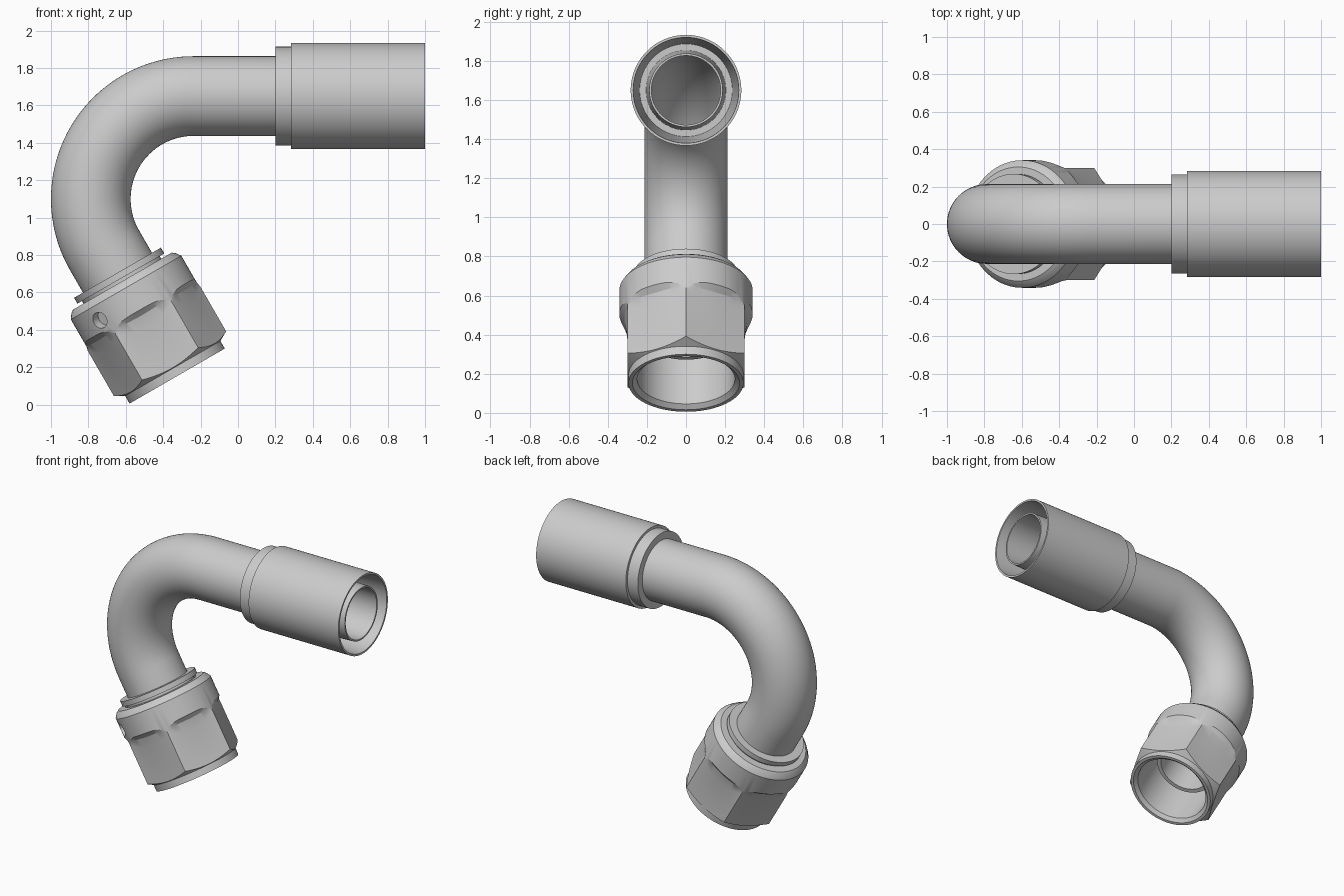
import bpy, bmesh, math
from mathutils import Vector

if "Cube" in bpy.data.objects:
    bpy.data.objects.remove(bpy.data.objects["Cube"])

Y = Vector((0, 1, 0))
TUBE_R, BORE_R, BEND_R = 0.213, 0.177, 0.55
BEND_C = Vector((-0.237, 0, 1.10))


def frame(a):
    """Radial and forward directions of the bend at angle a."""
    e = Vector((math.cos(a), 0, math.sin(a)))
    return e, Vector((-math.sin(a), 0, math.cos(a)))


def smooth(ob, angle=30):
    bpy.ops.object.select_all(action='DESELECT')
    ob.select_set(True)
    bpy.context.view_layer.objects.active = ob
    bpy.ops.object.shade_smooth_by_angle(angle=math.radians(angle))


def loft(name, rings):
    """Skin a closed loop of closed rings."""
    bm = bmesh.new()
    rows = [[bm.verts.new(p) for p in ring] for ring in rings]
    n = len(rows[0])
    for i, a in enumerate(rows):
        b = rows[(i + 1) % len(rows)]
        for j in range(n):
            k = (j + 1) % n
            bm.faces.new((a[j], a[k], b[k], b[j]))
    bmesh.ops.recalc_face_normals(bm, faces=bm.faces)
    me = bpy.data.meshes.new(name)
    bm.to_mesh(me)
    bm.free()
    ob = bpy.data.objects.new(name, me)
    bpy.context.collection.objects.link(ob)
    return ob


def revolve(name, profile, o, axis, side, n=96):
    """Turn profile(theta) -> [(t, r)] about an axis."""
    cols = []
    for j in range(n):
        th = 2 * math.pi * j / n
        d = side * math.cos(th) + Y * math.sin(th)
        cols.append([o + axis * t + d * r for t, r in profile(th)])
    return loft(name, list(zip(*cols)))


# Lower leg frame: the bend turns 120 degrees
e_end, d_end = frame(math.radians(210))
leg_o = BEND_C + e_end * BEND_R
side = -e_end

# Bent tube
stations = [(Vector((0.21, 0, 1.65)), Vector((0, 0, 1)))]
for i in range(49):
    e, _ = frame(math.radians(90 + 120 * i / 48))
    stations.append((BEND_C + e * BEND_R, e))
stations.append((leg_o + d_end * 0.15, e_end))


def ring(c, e, r, n=64):
    return [c + (e * math.cos(2 * math.pi * j / n) + Y * math.sin(2 * math.pi * j / n)) * r
            for j in range(n)]


tube = loft("bent_tube", [ring(c, e, TUBE_R) for c, e in stations]
            + [ring(c, e, BORE_R) for c, e in reversed(stations)])
smooth(tube)

# Crimp sleeve with inner hose stem
sleeve_profile = [(0.20, BORE_R), (0.20, 0.264), (0.283, 0.264), (0.283, 0.283), (1.0, 0.283),
                  (1.0, 0.27), (0.40, 0.237), (0.40, 0.204), (0.985, 0.188), (0.985, BORE_R)]
sleeve = revolve("hose_sleeve", lambda th: sleeve_profile, Vector((0, 0, 1.65)),
                 Vector((1, 0, 0)), Vector((0, 0, 1)))
smooth(sleeve)

# Collar and sealing nose inside the nut
nose_profile = [(0.138, BORE_R), (0.138, 0.268), (0.174, 0.268), (0.174, 0.24),
                (0.44, 0.24), (0.52, 0.205), (0.52, BORE_R)]
nose = revolve("collar_and_seat", lambda th: nose_profile, leg_o, d_end, side)
smooth(nose)


# Swivel nut: round shoulder blending to a chamfered hexagon, bored through
def nut_profile(th):
    s = math.pi / 3
    h = 0.30 / math.cos(th % s - s / 2)
    f = (h - 0.30) / 0.0464
    t1, t2 = 0.37 + 0.04 * f * f, 0.47 - 0.05 * f
    t3 = 0.70 + 0.028 * (0.3464 - h) / 0.0514
    return [(0.19, 0.252), (0.19, 0.305), (0.203, 0.322), (0.230, 0.341), (t1, 0.341),
            (t1 + 0.3 * (t2 - t1), 0.341 - 0.65 * (0.341 - h)), (t2, h), (t3, h),
            (0.729, 0.294), (0.776, 0.294), (0.776, 0.274), (0.755, 0.25), (0.45, 0.25)]


nut = revolve("swivel_nut", nut_profile, leg_o, d_end, side)

# Small blind hole in the nut shoulder
a = math.radians(232)
radial = side * math.cos(a) + Y * math.sin(a)
bpy.ops.mesh.primitive_cylinder_add(vertices=32, radius=0.045, depth=0.10,
                                    location=leg_o + d_end * 0.311 + radial * 0.335,
                                    rotation=radial.to_track_quat('Z', 'Y').to_euler())
cutter = bpy.context.object
cutter.name = "hole_cutter"
cutter.hide_render = True
mod = nut.modifiers.new("hole", 'BOOLEAN')
mod.operation = 'DIFFERENCE'
mod.solver = 'EXACT'
mod.object = cutter
bpy.ops.object.select_all(action='DESELECT')
nut.select_set(True)
bpy.context.view_layer.objects.active = nut
bpy.ops.object.modifier_apply(modifier=mod.name)
bpy.data.objects.remove(cutter)
smooth(nut, 25)
